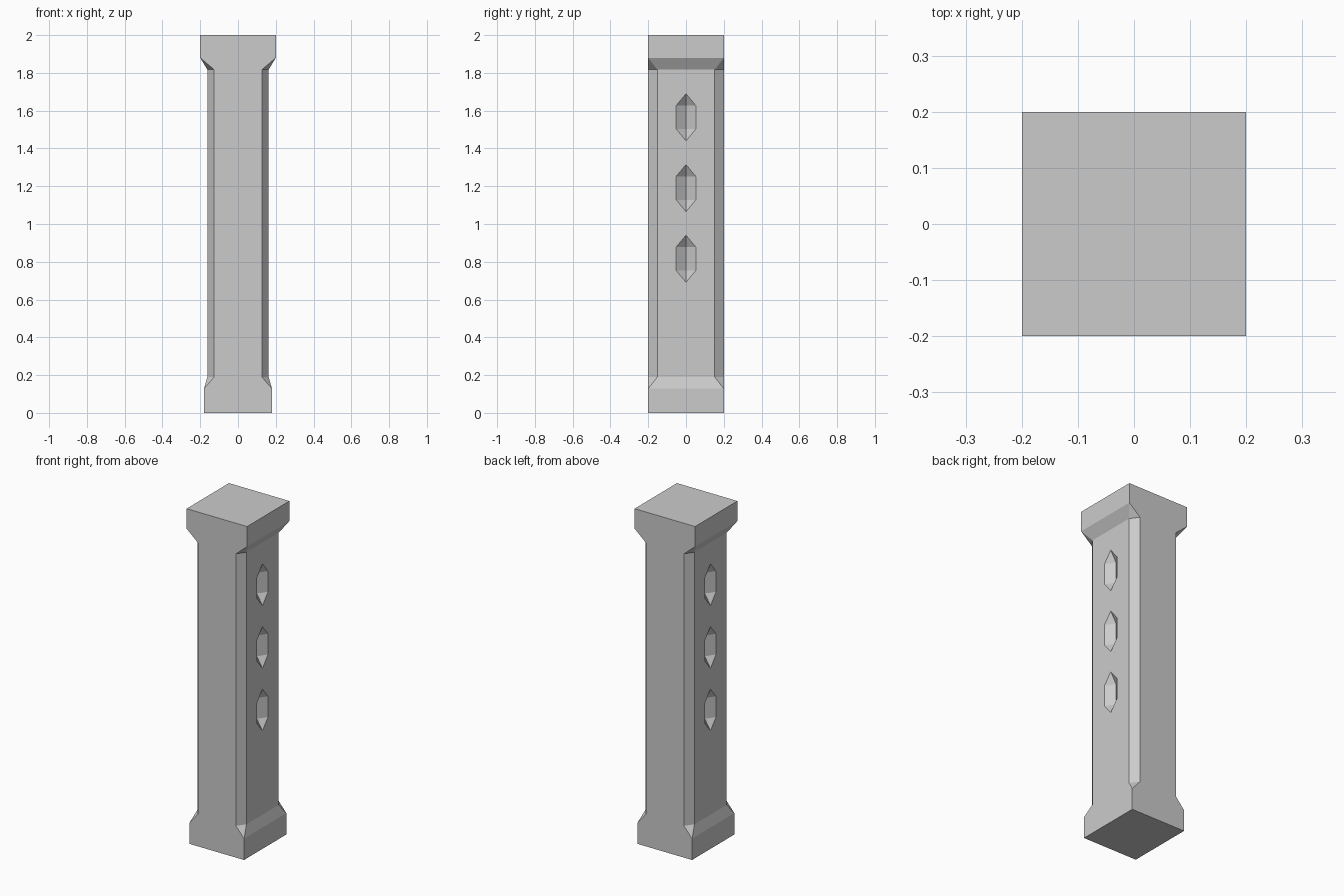
import bpy, bmesh

if "Cube" in bpy.data.objects:
    bpy.data.objects.remove(bpy.data.objects["Cube"])


def make_object(name, bm):
    bmesh.ops.recalc_face_normals(bm, faces=bm.faces[:])
    mesh = bpy.data.meshes.new(name)
    bm.to_mesh(mesh)
    bm.free()
    obj = bpy.data.objects.new(name, mesh)
    bpy.context.collection.objects.link(obj)
    return obj


def section(bm, z, x, y, cx, cy):
    """Rectangle with corners cut back by cx, cy, always eight points."""
    pts = [(x, -y + cy), (x, y - cy), (x - cx, y), (-x + cx, y),
           (-x, y - cy), (-x, -y + cy), (-x + cx, -y), (x - cx, -y)]
    return [bm.verts.new((px, py, z)) for px, py in pts]


# Pillar: square foot, chamfered shaft, square head
HALF_Y, SHAFT_X = 0.2, 0.162
bm = bmesh.new()
rings = [section(bm, z, x, HALF_Y, cx, cy) for z, x, cx, cy in [
    (0.0, 0.18, 0, 0), (0.128, 0.18, 0, 0),
    (0.19, SHAFT_X, 0.036, 0.048), (1.817, SHAFT_X, 0.036, 0.048),
    (1.88, 0.2, 0, 0), (2.0, 0.2, 0, 0)]]
for low, high in zip(rings, rings[1:]):
    for i in range(8):
        j = (i + 1) % 8
        bm.faces.new((low[i], low[j], high[j], high[i]))
bm.faces.new(rings[0])
bm.faces.new(rings[-1])
bmesh.ops.remove_doubles(bm, verts=bm.verts[:], dist=1e-4)
bmesh.ops.dissolve_degenerate(bm, edges=bm.edges[:], dist=1e-5)
pillar = make_object("pillar", bm)

# Notches: pointed V-shaped recesses, three on each side face
DEPTH, HALF_W, RIDGE, TIP = 0.037, 0.052, 0.062, 0.063
bm = bmesh.new()
for side in (-1, 1):
    for zc in (0.816, 1.19, 1.565):
        inner, outer = side * (SHAFT_X - DEPTH), side * (SHAFT_X + DEPTH)
        pts = []
        for s in (-1, 1):
            pts += [(inner, 0, zc + s * RIDGE),
                    (outer, 0, zc + s * (RIDGE + 2 * TIP)),
                    (outer, -2 * HALF_W, zc + s * RIDGE),
                    (outer, 2 * HALF_W, zc + s * RIDGE)]
        verts = [bm.verts.new(p) for p in pts]
        bmesh.ops.convex_hull(bm, input=verts)
cutter = make_object("notch_cutter", bm)
cutter.hide_render = True

cut = pillar.modifiers.new("notches", 'BOOLEAN')
cut.operation = 'DIFFERENCE'
cut.solver = 'EXACT'
cut.object = cutter
bpy.context.view_layer.objects.active = pillar
bpy.ops.object.modifier_apply(modifier=cut.name)
bpy.data.objects.remove(cutter)
